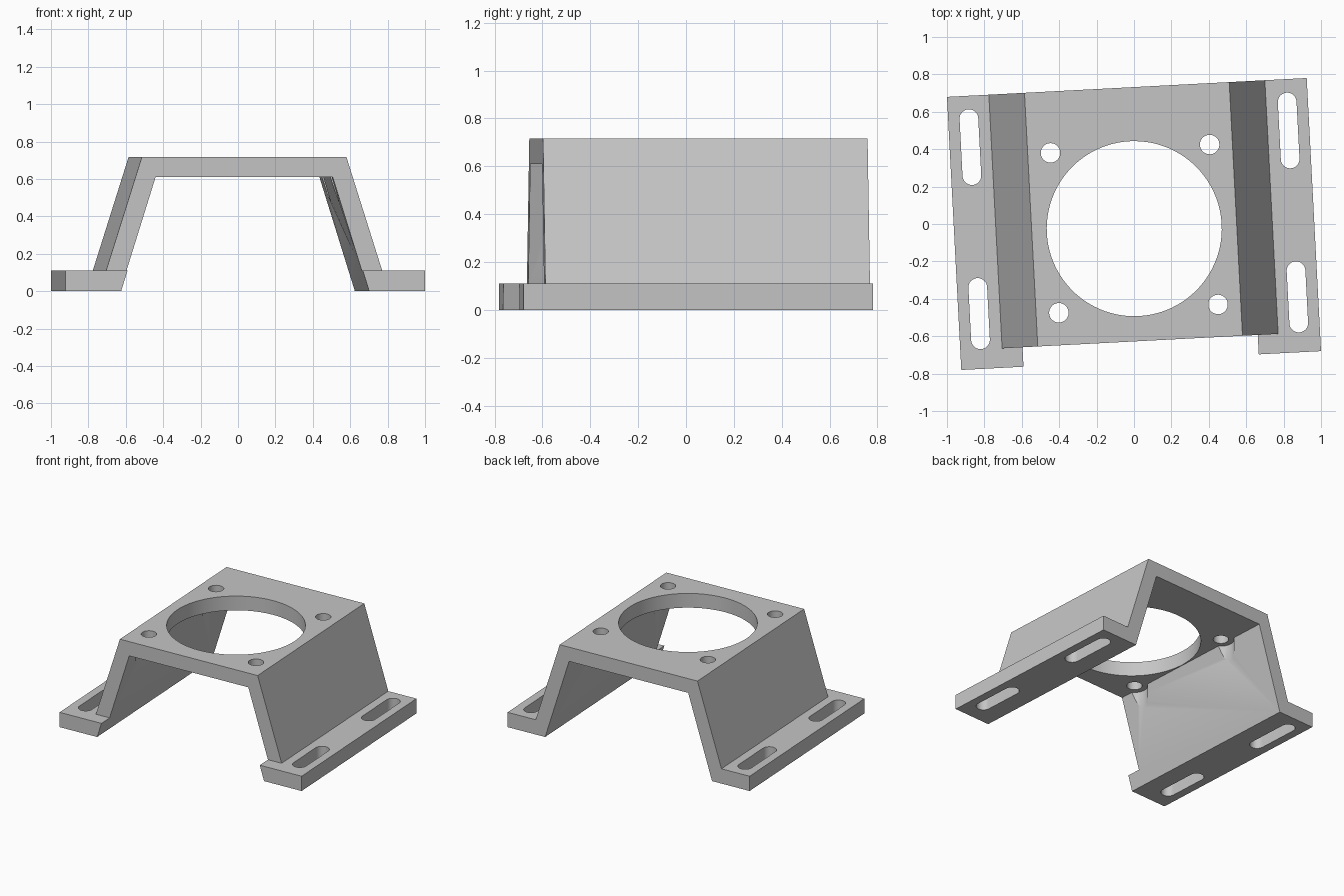
import bpy
import bmesh
from math import radians, sin, cos, pi

cube = bpy.data.objects.get("Cube")
if cube:
    bpy.data.objects.remove(cube, do_unlink=True)

# Main dimensions
FRONT, ARCH_FRONT, BACK = -0.731, -0.627, 0.731
FLANGE_TOP, PLATE_LOW, PLATE_TOP = 0.11, 0.61, 0.716
OUTER = 0.963


def prism(name, outline, lo, hi, axis):
    """Extrude a closed 2D outline along y (outline is x,z) or z (outline is x,y)."""
    def place(p, h):
        return (p[0], h, p[1]) if axis == "y" else (p[0], p[1], h)
    bm = bmesh.new()
    low = [bm.verts.new(place(p, lo)) for p in outline]
    high = [bm.verts.new(place(p, hi)) for p in outline]
    n = len(outline)
    bm.faces.new(low)
    bm.faces.new(high)
    for i in range(n):
        j = (i + 1) % n
        bm.faces.new((low[i], low[j], high[j], high[i]))
    bmesh.ops.recalc_face_normals(bm, faces=bm.faces)
    mesh = bpy.data.meshes.new(name)
    bm.to_mesh(mesh)
    bm.free()
    obj = bpy.data.objects.new(name, mesh)
    bpy.context.collection.objects.link(obj)
    return obj


def slot_outline(x, y, radius, length=0.0, steps=48):
    """Circle, or a rounded slot along y when a length is given."""
    shift = max(length / 2 - radius, 0)
    points = []
    for half, sign in ((0, 1), (pi, -1)):
        for i in range(steps // 2 + (1 if shift else 0)):
            a = half + 2 * pi * i / steps
            points.append((x + radius * cos(a), y + sign * shift + radius * sin(a)))
    return points


# Bracket body: flanges, sloping legs and raised plate in one section
half = [(0.474, PLATE_LOW), (0.664, 0), (OUTER, 0), (OUTER, FLANGE_TOP),
        (0.739, FLANGE_TOP), (0.548, PLATE_TOP)]
section = half + [(-x, z) for x, z in reversed(half)]
bracket = prism("motor_bracket", section, FRONT, BACK, "y")

# Cutters: front setback of the arch, then all openings
cutters = [prism("setback_cutter", [(-1.2, FLANGE_TOP), (1.2, FLANGE_TOP), (1.2, 1), (-1.2, 1)],
                 -1, ARCH_FRONT, "y")]
HOLE_Y = -0.025
cutters.append(prism("centre_opening_cutter", slot_outline(0, HOLE_Y, 0.468, steps=96), 0.5, 0.9, "z"))
for sx in (-1, 1):
    for sy in (-1, 1):
        x, y = sx * 0.426, HOLE_Y + sy * 0.428
        cutters.append(prism("screw_clearance_cutter", slot_outline(x, y, 0.09), 0.3, PLATE_LOW, "z"))
        cutters.append(prism("screw_hole_cutter", slot_outline(x, y, 0.052), 0.55, 0.9, "z"))
    for y, length in ((0.456, 0.405), (-0.435, 0.38)):
        cutters.append(prism("mounting_slot_cutter", slot_outline(sx * 0.852, y, 0.05, length), -0.2, 0.3, "z"))

bpy.ops.object.select_all(action="DESELECT")
bpy.context.view_layer.objects.active = bracket
bracket.select_set(True)
for cutter in cutters:
    cutter.hide_render = True
    mod = bracket.modifiers.new("cut", "BOOLEAN")
    mod.operation = "DIFFERENCE"
    mod.solver = "EXACT"
    mod.object = cutter
    bpy.ops.object.modifier_apply(modifier=mod.name)
    bpy.data.objects.remove(cutter, do_unlink=True)

# Bare grey finish
grey = bpy.data.materials.new("plain_grey")
grey.use_nodes = True
colour = (0.56, 0.56, 0.56, 1)
grey.diffuse_color = colour
grey.node_tree.nodes["Principled BSDF"].inputs["Base Color"].default_value = colour
bracket.data.materials.clear()
bracket.data.materials.append(grey)

# The bracket stands slightly turned
bracket.rotation_euler.z = radians(3)
bpy.ops.object.shade_smooth_by_angle(angle=radians(30))
